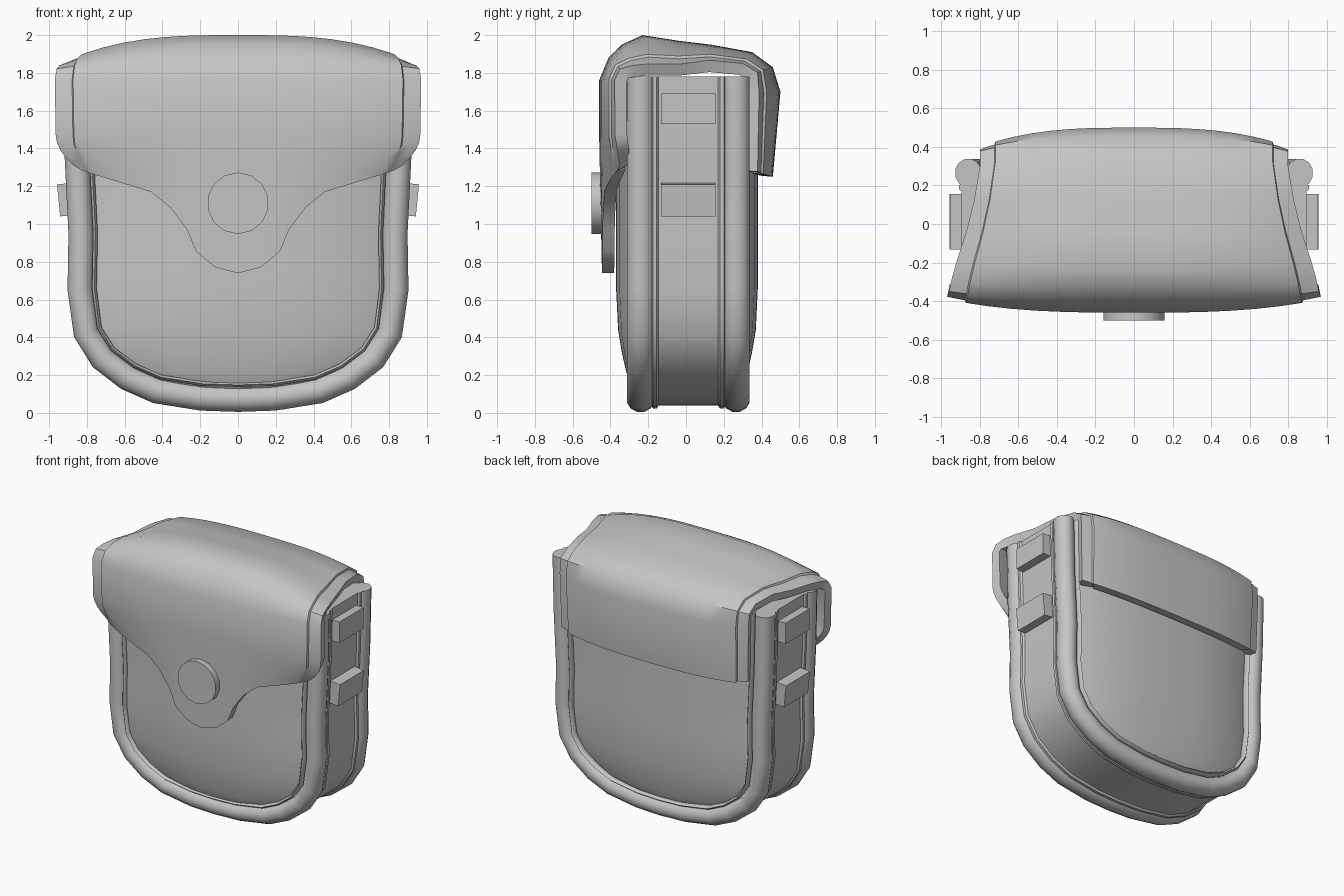
import bpy, bmesh, math
from mathutils import Vector, Matrix

if "Cube" in bpy.data.objects:
    bpy.data.objects.remove(bpy.data.objects["Cube"])

grey = bpy.data.materials.new("plain grey")
grey.diffuse_color = (0.56, 0.56, 0.56, 1)
grey.use_nodes = True
grey.node_tree.nodes["Principled BSDF"].inputs["Base Color"].default_value = grey.diffuse_color


def finish(name, bm, recalc=True, thick=0):
    if recalc:
        bmesh.ops.recalc_face_normals(bm, faces=bm.faces[:])
    me = bpy.data.meshes.new(name)
    bm.to_mesh(me)
    bm.free()
    ob = bpy.data.objects.new(name, me)
    bpy.context.collection.objects.link(ob)
    me.materials.append(grey)
    bpy.ops.object.select_all(action='DESELECT')
    ob.select_set(True)
    bpy.context.view_layer.objects.active = ob
    if thick:
        m = ob.modifiers.new("thickness", 'SOLIDIFY')
        m.thickness, m.offset = thick, -1
        bpy.ops.object.modifier_apply(modifier=m.name)
    bpy.ops.object.shade_smooth_by_angle(angle=math.radians(40))
    return ob


def grid(name, rows, flip=False, thick=0):
    bm = bmesh.new()
    vs = [[bm.verts.new(p) for p in r] for r in rows]
    for a, b in zip(vs, vs[1:]):
        for j in range(len(a) - 1):
            f = [a[j], a[j + 1], b[j + 1], b[j]]
            bm.faces.new(f[::-1] if flip else f)
    return finish(name, bm, False, thick)


def interp(pts, t):
    if t <= pts[0][0]:
        return pts[0][1]
    for (a, p), (b, q) in zip(pts, pts[1:]):
        if t <= b:
            return p + (q - p) * (t - a) / (b - a)
    return pts[-1][1]


# U-shaped outline seen from the front
half = [(0.93, 1.78), (0.92, 1.35), (0.9, 0.95), (0.905, 0.65), (0.87, 0.4),
        (0.77, 0.24), (0.62, 0.125), (0.45, 0.05), (0.2, 0.01)]
path = [Vector(p) for p in half] + [Vector((0, 0.003))] + \
       [Vector((-x, z)) for x, z in half[::-1]]


def inset(d):
    out = []
    for i, p in enumerate(path):
        if i in (0, len(path) - 1):
            n = Vector((-1 if i == 0 else 1, 0))
        else:
            t = (path[i + 1] - path[i]).normalized() + (p - path[i - 1]).normalized()
            n = Vector((t.y, -t.x)).normalized()
        out.append(p + n * d)
    return out


# Main body with gusset
bm = bmesh.new()
ring = inset(0.035)
a, b = [[bm.verts.new((p.x, y, p.y)) for p in ring] for y in (-0.25, 0.27)]
n = len(ring)
for i in range(n):
    bm.faces.new((a[i], a[(i + 1) % n], b[(i + 1) % n], b[i]))
bm.faces.new(a)
bm.faces.new(b)
finish("body_gusset", bm)


# Padded piping along both rims
def sweep(name, yc, ry, depth, rd, k=12):
    bm = bmesh.new()
    cols = []
    for j in range(k):
        t = 2 * math.pi * (j + 0.5) / k
        y = yc + ry * math.sin(t)
        cols.append([bm.verts.new((p.x, y, p.y)) for p in inset(depth - rd * math.cos(t))])
    for j in range(k):
        c, d = cols[j], cols[(j + 1) % k]
        for i in range(n - 1):
            bm.faces.new((c[i], c[i + 1], d[i + 1], d[i]))
    for e in (0, n - 1):
        bm.faces.new([c[e] for c in cols])
    finish(name, bm)


for tag, s, yc in (("front", -1, 0.24), ("back", 1, 0.265)):
    sweep(tag + "_piping", s * yc, 0.075, 0.07, 0.07)
    sweep(tag + "_gusset_welt", s * (yc - 0.075), 0.02, 0.035, 0.016, 6)
    sweep(tag + "_panel_welt", s * (yc + 0.04), 0.03, 0.145, 0.014, 6)

# Bulging front and back panels
inner = inset(0.11)[:n // 2 + 1]
width = sorted((p.y, p.x) for p in inner)
levels = [p.y for p in inner[::-1]] + [0.8, 1.15, 1.55]
vcols = [-1, -0.95, -0.8, -0.55, -0.28, 0, 0.28, 0.55, 0.8, 0.95, 1]
for tag, s, base in (("front", -1, 0.26), ("back", 1, 0.27)):
    rows = []
    for z in sorted(levels):
        g = min(1, max(0, (z - 0.11) / 0.4)) ** 0.5
        w = interp(width, z)
        rows.append([(v * w, s * (base + 0.11 * g * (1 - abs(v) ** 3)), z) for v in vcols])
    rows.append([(x, s * 0.2, z - 0.005) for x, y, z in rows[-1]])
    grid(tag + "_panel", rows, s > 0)

# Flap: centre y, centre z, edge y, edge z, half width, from back hem over the top
stations = [(0.46, 1.25, 0.39, 1.27, 0.79), (0.50, 1.70, 0.40, 1.70, 0.80),
            (0.46, 1.83, 0.39, 1.81, 0.80), (0.35, 1.91, 0.31, 1.86, 0.80),
            (0.13, 1.95, 0.13, 1.88, 0.83), (-0.04, 1.97, -0.04, 1.86, 0.87),
            (-0.23, 2.0, -0.2, 1.86, 0.92), (-0.34, 1.95, -0.29, 1.85, 0.945),
            (-0.41, 1.88, -0.36, 1.83, 0.96), (-0.46, 1.76, -0.39, 1.77, 0.97),
            (-0.46, 1.47, -0.39, 1.47, 0.965)]
hem = [(0, 0.74), (0.12, 0.77), (0.22, 0.85), (0.27, 0.97), (0.36, 1.09),
       (0.46, 1.17), (0.82, 1.28), (0.87, 1.31)]
hv = [0.07, 0.14, 0.2, 0.255, 0.31, 0.41, 0.53, 0.66, 0.78, 0.86, 0.9, 0.906, 0.95, 1]
vs = [-v for v in hv[::-1]] + [0] + hv
rows = []
for yc, zc, ye, ze, w in stations:
    row = []
    for v in vs:
        k = abs(v) ** 3
        drop = 0.014 if abs(v) > 0.903 else 0       # stepped side border
        y, z = yc + (ye - yc) * k, zc + (ze - zc) * k
        d = Vector((y, z - 1.55)).normalized() * drop
        row.append((v * w, y - d.x, z - d.y))
    rows.append(row)
last = rows[-1]
for t in (0.25, 0.5, 0.75, 1):
    w = 0.965 - 0.095 * t * t
    row = []
    for v, p in zip(vs, last):
        ze = interp(hem, abs(v) * 0.87)
        y = -0.445 + 0.095 * abs(v) ** 3
        row.append((v * w, p[1] + (y - p[1]) * t, p[2] + (ze - p[2]) * t))
    rows.append(row)
grid("flap", rows, True, 0.065)

# Round stud on the flap
bm = bmesh.new()
bmesh.ops.create_cone(bm, cap_ends=True, segments=14, radius1=0.163, radius2=0.163, depth=0.09,
                      matrix=Matrix.Translation((0, -0.455, 1.11)) @ Matrix.Rotation(math.pi / 2, 4, 'X'))
finish("stud", bm)

# Strap blocks on both sides
for s, side in ((-1, "left"), (1, "right")):
    for tag, z, h, x, tilt in (("upper", 1.61, 0.16, 0.905, 0), ("lower", 1.13, 0.17, 0.9, 0.1)):
        bm = bmesh.new()
        bmesh.ops.create_cube(bm, size=1, matrix=Matrix.Translation((s * x, 0.012, z))
                              @ Matrix.Rotation(s * tilt, 4, 'Y') @ Matrix.Diagonal((0.1, 0.29, h, 1)))
        finish(f"{side}_{tag}_strap_block", bm)
